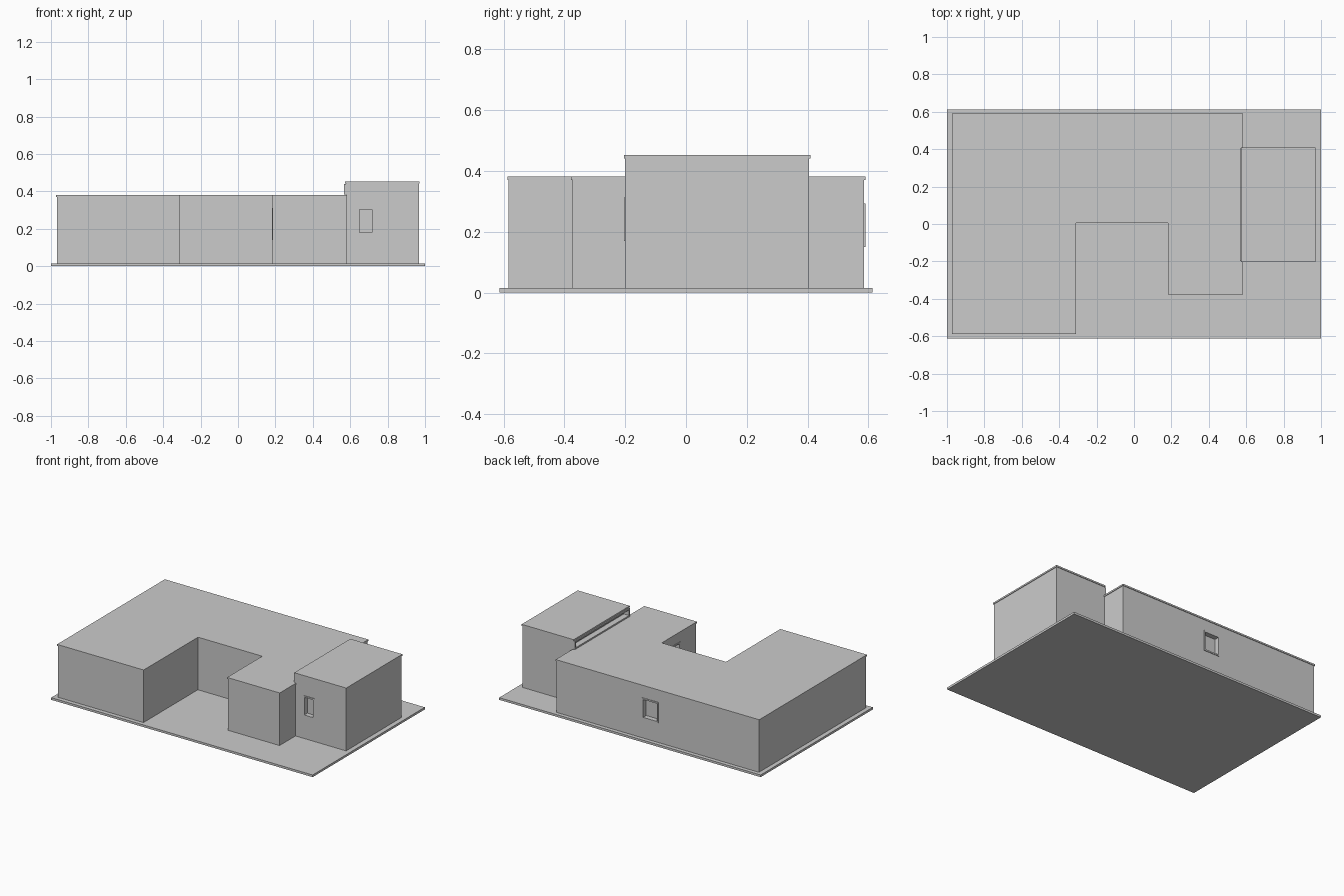
import bpy, bmesh
from mathutils import Vector

if "Cube" in bpy.data.objects:
    bpy.data.objects.remove(bpy.data.objects["Cube"])

grey = bpy.data.materials.new("plain grey")
grey.diffuse_color = (0.6, 0.6, 0.6, 1)
grey.use_nodes = True
grey.node_tree.nodes["Principled BSDF"].inputs["Base Color"].default_value = grey.diffuse_color


def prism(name, outline, z0, z1, grow=0.0):
    """Extrude a counter-clockwise right-angled outline, offset outward by grow."""
    pts, n = [Vector(p) for p in outline], len(outline)
    bm = bmesh.new()
    verts = []
    for i, p in enumerate(pts):
        a = (p - pts[i - 1]).normalized()
        b = (pts[(i + 1) % n] - p).normalized()
        off = Vector((a.y + b.y, -a.x - b.x)) * grow
        verts.append(bm.verts.new((p.x + off.x, p.y + off.y, z0)))
    face = bm.faces.new(verts)
    up = bmesh.ops.extrude_face_region(bm, geom=[face])
    bmesh.ops.translate(bm, vec=(0, 0, z1 - z0),
                        verts=[v for v in up["geom"] if isinstance(v, bmesh.types.BMVert)])
    bmesh.ops.recalc_face_normals(bm, faces=bm.faces)
    mesh = bpy.data.meshes.new(name)
    bm.to_mesh(mesh)
    bm.free()
    mesh.materials.append(grey)
    obj = bpy.data.objects.new(name, mesh)
    bpy.context.collection.objects.link(obj)
    return obj


def box(name, lo, hi):
    return prism(name, [(lo[0], lo[1]), (hi[0], lo[1]), (hi[0], hi[1]), (lo[0], hi[1])], lo[2], hi[2])


def window(name, wall, axis, face, out, span, zs, depth=0.03, lip=0.004, rim=0.01):
    """Recess an opening in a wall and put a raised frame round it.
    axis: 0 = wall faces x, 1 = wall faces y; out: +1 or -1."""
    def block(part, s0, s1, z0, z1, d0, d1):
        d0, d1 = sorted((face + out * d0, face + out * d1))
        lo, hi = ((d0, s0, z0), (d1, s1, z1)) if axis == 0 else ((s0, d0, z0), (s1, d1, z1))
        return box(name + part, lo, hi)
    (s0, s1), (z0, z1) = span, zs
    cutter = block("_cutter", s0 + rim, s1 - rim, z0 + rim, z1 - rim, -depth, 0.02)
    cutter.hide_render = True
    cutter.hide_set(True)
    cut = wall.modifiers.new(name, "BOOLEAN")
    cut.operation, cut.solver, cut.object = "DIFFERENCE", "EXACT", cutter
    block("_frame_bottom", s0, s1, z0, z0 + rim, -0.005, lip)
    block("_frame_top", s0, s1, z1 - rim, z1, -0.005, lip)
    block("_frame_start", s0, s0 + rim, z0 + rim, z1 - rim, -0.005, lip)
    block("_frame_end", s1 - rim, s1, z0 + rim, z1 - rim, -0.005, lip)


# Ground slab
box("base_slab", (-1, -0.613, 0), (1, 0.613, 0.015))

# Low U-shaped building with a thin overhanging roof
low = [(-0.969, -0.584), (-0.314, -0.584), (-0.314, 0.01), (0.185, 0.01),
       (0.185, -0.374), (0.58, -0.374), (0.58, 0.586), (-0.969, 0.586)]
low_walls = prism("low_walls", low, 0.015, 0.37)
prism("low_roof", low, 0.37, 0.381, 0.004)

# Taller block on the right with its own roof
tall = [(0.577, -0.2), (0.967, -0.2), (0.967, 0.405), (0.577, 0.405)]
tall_walls = prism("tall_walls", tall, 0.015, 0.441)
prism("tall_roof", tall, 0.441, 0.452, 0.004)

# Windows: tall front, back wall, courtyard wall, long strip above the low roof
window("front_window", tall_walls, 1, -0.2, -1, (0.64, 0.727), (0.17, 0.312))
window("back_window", low_walls, 1, 0.586, 1, (-0.2, -0.075), (0.15, 0.293))
window("courtyard_window", low_walls, 0, 0.185, -1, (-0.2, -0.075), (0.14, 0.31))
window("strip_window", tall_walls, 0, 0.577, -1, (-0.198, 0.403), (0.383, 0.44), lip=0.01)
